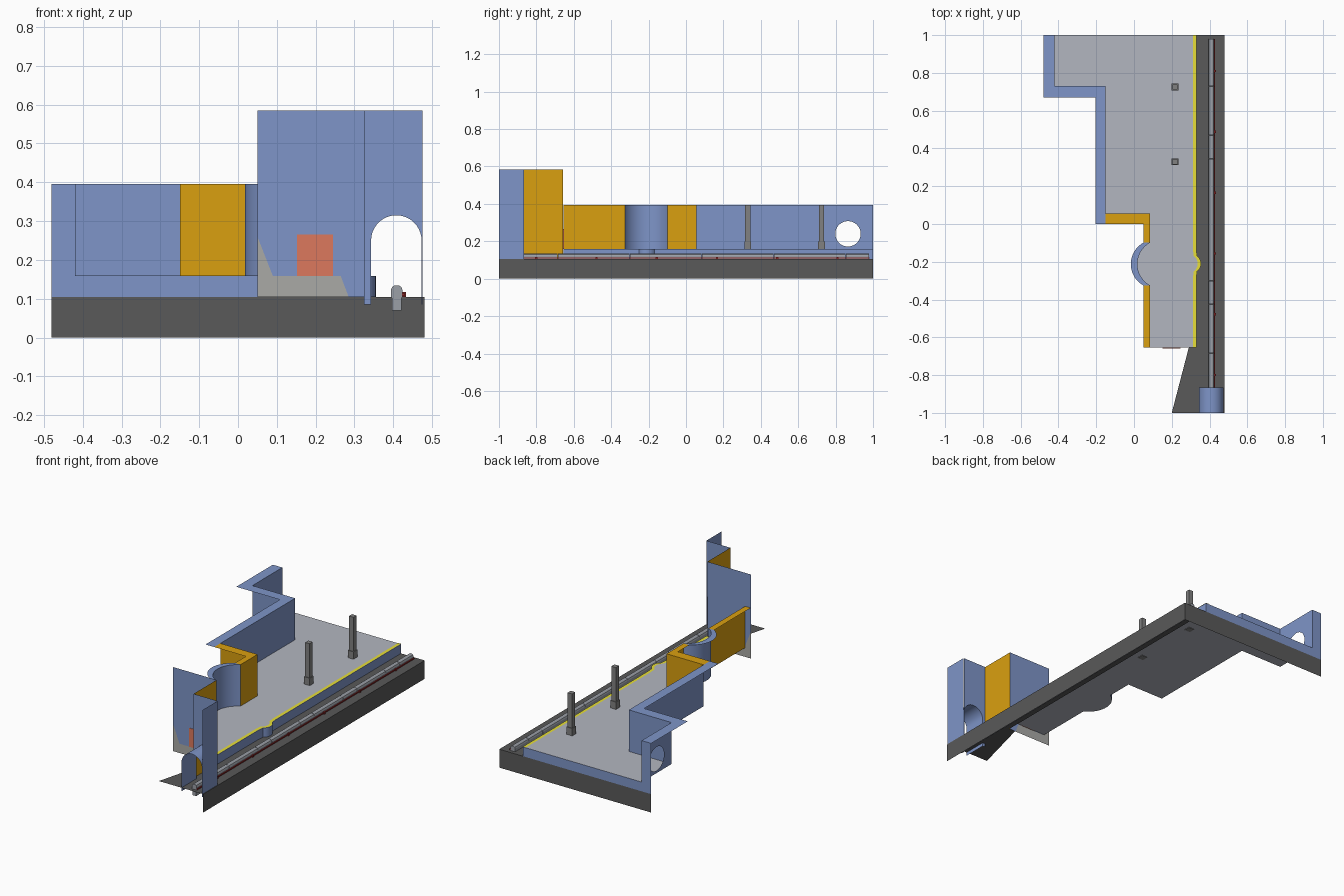
import bpy, math
from mathutils import Vector
from mathutils.geometry import tessellate_polygon

if "Cube" in bpy.data.objects:
    bpy.data.objects.remove(bpy.data.objects["Cube"])

COL = dict(blue=(.21, .30, .58), orange=(.70, .35, .005), dark=(.10, .10, .10),
           floor=(.45, .47, .53), yellow=(.80, .74, .04), salmon=(.72, .19, .11),
           red=(.25, .02, .02), steel=(.33, .35, .39), grey=(.22, .22, .22), pale=(.40, .40, .38))
MAT = {}
for k, c in COL.items():
    MAT[k] = bpy.data.materials.new(k)
    MAT[k].diffuse_color = (*c, 1)

def mesh(name, verts, faces, mat, smooth=False):
    me = bpy.data.meshes.new(name)
    me.from_pydata([tuple(v) for v in verts], [], faces)
    me.materials.append(MAT[mat])
    if smooth:
        for p in me.polygons:
            p.use_smooth = True
        me.set_sharp_from_angle(angle=math.radians(35))
    ob = bpy.data.objects.new(name, me)
    bpy.context.collection.objects.link(ob)
    return ob

# plane placements: 2D point -> 3D point
def at_z(z): return lambda p: Vector((p[0], p[1], z))
def at_y(y): return lambda p: Vector((p[0], y, p[1]))
def at_x(x): return lambda p: Vector((x, p[0], p[1]))

def sheet(name, loops, place, mat):
    """flat polygon, extra loops are holes"""
    vs = [[place(p) for p in l] for l in loops]
    flat = [v for l in vs for v in l]
    return mesh(name, flat, [tuple(t) for t in tessellate_polygon(vs)], mat)

def strip(name, a, b, mat, smooth=False):
    """quads between two equal length paths"""
    n = len(a)
    return mesh(name, list(a) + list(b), [(i, i + 1, n + i + 1, n + i) for i in range(n - 1)], mat, smooth)

def wall(name, path, z0, z1, mat, smooth=False):
    return strip(name, [(x, y, z0) for x, y in path], [(x, y, z1) for x, y in path], mat, smooth)

def cap(name, a, b, z, mat):
    return strip(name, [(*p, z) for p in a], [(*p, z) for p in b], mat)

def rect(u0, u1, v0, v1): return [(u0, v0), (u1, v0), (u1, v1), (u0, v1)]

def prism(name, prof, y0, y1, mat, smooth=False):
    n = len(prof)
    vs = [(x, y, z) for y in (y0, y1) for x, z in prof]
    fs = [(i, (i + 1) % n, n + (i + 1) % n, n + i) for i in range(n)]
    return mesh(name, vs, fs + [tuple(range(n))[::-1], tuple(range(n, 2 * n))], mat, smooth)

def arc(cx, cy, r, a0, a1, n):
    return [(cx + r * math.cos(math.radians(a0 + (a1 - a0) * i / n)),
             cy + r * math.sin(math.radians(a0 + (a1 - a0) * i / n))) for i in range(n + 1)]

BED, FLOOR, TOP, HIGH = .105, .158, .395, .585

# curved niche and bulging platform edge
niche = arc(.147, -.212, .129, 118.7, 241.3, 20)
def edge(x): return ([(x, -.655), (x, -.29)] + arc(x - .025, -.21, .05, -55, 55, 10)
                     + [(x, -.13), (x, 1)])
rim, rim_in = edge(.33), edge(.312)

# platform floor, edge face and safety line
sheet("platform_floor", [[(-.42, 1), (-.42, .73), (-.15, .73), (-.15, .055), (.085, .055)]
      + niche + [(.085, -.655)] + rim], at_z(FLOOR), "floor")
wall("platform_edge", rim, BED, FLOOR, "blue", True)
cap("safety_line", rim_in, rim, FLOOR + .002, "yellow")

# skirt and track bed
sheet("skirt_right", [rect(-1, 1, 0, BED)], at_x(.48), "dark")
sheet("skirt_back", [rect(-.48, .48, 0, BED)], at_y(1), "dark")
sheet("track_bed", [[(.2, -1), (.48, -1), (.48, 1), (.33, 1), (.33, -.655), (.29, -.655)]],
      at_z(BED), "dark")
sheet("back_edge", [[(-.48, BED), (.33, BED), (.33, FLOOR), (-.42, FLOOR), (-.42, TOP), (-.48, TOP)]],
      at_y(1), "blue")

# blue rear walls, one with a round opening
sheet("wall_with_opening", [rect(.73, 1, FLOOR, TOP), arc(.866, .24, .068, 0, 348.75, 31)],
      at_x(-.42), "blue")
wall("rear_wall", [(-.42, .73), (-.15, .73), (-.15, .055)], FLOOR, TOP, "blue")
cap("rear_wall_top", [(-.42, 1), (-.42, .73), (-.15, .73), (-.15, 0)],
    [(-.48, 1), (-.48, .67), (-.205, .67), (-.205, 0)], TOP, "blue")

# orange walls and blue niche
y_a, y_b = niche[0][1], niche[-1][1]
wall("orange_wall_rear", [(-.15, .055), (.085, .055), (.085, y_a)], FLOOR, TOP, "orange")
cap("orange_wall_rear_top", [(-.15, .055), (.085, .055), (.085, y_a)],
    [(-.15, 0), (.05, 0), (.05, y_a)], TOP, "orange")
wall("niche_wall", niche, FLOOR, TOP, "blue", True)
cap("niche_top", niche, [(x - .035, y) for x, y in niche], TOP, "blue")
wall("orange_wall_front", [(.085, y_b), (.085, -.655)], FLOOR, TOP, "orange")
cap("orange_wall_front_top", [(.085, y_b), (.085, -.655)], [(.05, y_b), (.05, -.655)], TOP, "orange")

# tall end wall with doorway
sheet("end_wall", [[(.05, .26), (.09, FLOOR), (.152, FLOOR), (.152, .265), (.245, .265), (.245, FLOOR),
      (.265, FLOOR), (.285, BED), (.325, BED), (.325, HIGH), (.05, HIGH)]], at_y(-.657), "blue")
sheet("end_wall_base", [[(.05, BED), (.285, BED), (.265, FLOOR), (.09, FLOOR), (.05, .26)]],
      at_y(-.657), "pale")
prism("door", rect(.152, .245, FLOOR, .265), -.659, -.653, "salmon")

# tunnel mouth
sheet("tunnel_side_wall", [rect(-.865, -.657, BED, HIGH)], at_x(.325), "orange")
arch = [(.343, .085)] + arc(.408, .25, .065, 180, 0, 20) + [(.473, .085)]
sheet("tunnel_front", [[(.325, .085)] + arch + [(.476, .085), (.476, HIGH), (.325, HIGH)]],
      at_y(-.865), "blue")
strip("tunnel_lining", [(x, -.865, z) for x, z in arch], [(x, -1, z) for x, z in arch], "blue", True)
sheet("tunnel_outer_wall", [rect(-1, -.865, BED, HIGH)], at_x(.477), "blue")

# guide rail in segments, with power rail and brackets
half = [(.012, .07), (.012, .1), (.015, .106), (.015, .122), (.012, .13), (.006, .134)]
prof = [(.409 + x, z) for x, z in half] + [(.409 - x, z) for x, z in reversed(half)]
breaks = sorted([-.98, .98] + [b - .385 * i for i in range(5) for b in (.855, .73)])
for i, (a, b) in enumerate(zip(breaks, breaks[1:])):
    prism(f"rail_segment_{i}", prof, a + .001, b - .001, "steel")
prism("power_rail", rect(.423, .43, .108, .114), -.98, .98, "red")
for i in range(6):
    y = -.8 + .322 * i
    prism(f"power_bracket_{i}", rect(.42, .433, .105, .117), y - .006, y + .006, "red")

# platform columns
for i, y in enumerate((.33, .725)):
    prism(f"column_{i}", rect(.203, .231, FLOOR, TOP), y - .014, y + .014, "grey")
    prism(f"column_base_{i}", rect(.199, .235, FLOOR - .003, .2), y - .018, y + .018, "grey")

for m in bpy.data.materials:
    if m.users and not m.is_grease_pencil:
        m.use_nodes = True
        m.node_tree.nodes["Principled BSDF"].inputs["Base Color"].default_value = m.diffuse_color
